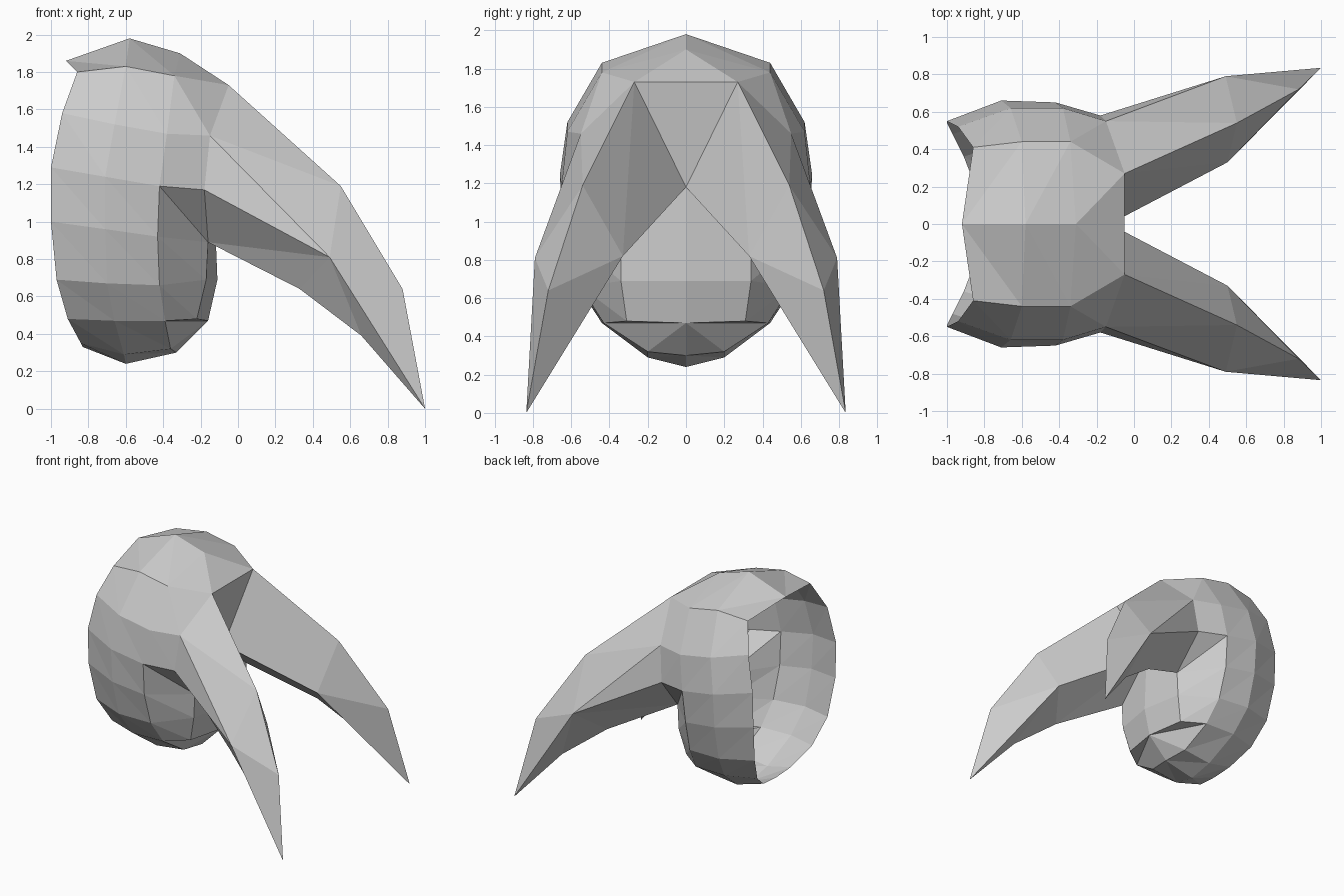
import bpy
import bmesh

if "Cube" in bpy.data.objects:
    bpy.data.objects.remove(bpy.data.objects["Cube"])


class HalfShell:
    """Collects faces of the +y half, then mirrors it across y = 0."""

    def __init__(self):
        self.bm = bmesh.new()
        self.points = {}

    def vert(self, p):
        if p not in self.points:
            self.points[p] = self.bm.verts.new(p)
        return self.points[p]

    def face(self, *pts):
        pts = list(dict.fromkeys(pts))          # collapsed corners become triangles
        if len(pts) > 2:
            self.bm.faces.new([self.vert(p) for p in pts])

    def loft(self, sections, closed=False, flip=False):
        for a, b in zip(sections, sections[1:]):
            n = len(a)
            for i in range(n if closed else n - 1):
                j = (i + 1) % n
                if flip:                        # diagonal a[j]-b[i]
                    self.face(a[i], b[i], a[j])
                    self.face(a[j], b[i], b[j])
                else:                           # diagonal a[i]-b[j]
                    self.face(a[i], b[i], b[j])
                    self.face(a[i], b[j], a[j])

    def finish(self, name):
        mesh = bpy.data.meshes.new(name)
        self.bm.to_mesh(mesh)
        self.bm.free()
        obj = bpy.data.objects.new(name, mesh)
        bpy.context.collection.objects.link(obj)
        mod = obj.modifiers.new("mirror", 'MIRROR')
        mod.use_axis = (False, True, False)
        mod.merge_threshold = 0.001
        return obj


# Shared points where the horn grows out of the hood
crown = (-.05, .27, 1.73)
temple = (-.15, .55, 1.46)
side = (-.18, .58, 1.17)
jaw = (-.16, .34, .89)
nape = (-.13, 0, 1.18)

# Hood cross-sections, each from the top centre line down to the bottom one
rim = [(-.92, 0, 1.86), (-.86, .41, 1.80), (-.94, .52, 1.58), (-1.0, .55, 1.29),
       (-1.0, .54, 1.0), (-.97, .48, .69), (-.91, .36, .48), (-.84, .18, .35), (-.83, 0, .33)]
middle = [(-.58, 0, 1.98), (-.60, .44, 1.83), (-.66, .62, 1.52), (-.71, .66, 1.24),
          (-.71, .64, .96), (-.70, .57, .67), (-.66, .44, .47), (-.61, .20, .29), (-.60, 0, .24)]
rear = [(-.31, 0, 1.90), (-.34, .44, 1.78), (-.38, .62, 1.47), (-.42, .65, 1.19),
        (-.43, .62, .92), (-.42, .55, .66), (-.39, .43, .47), (-.36, .20, .32), (-.33, 0, .30)]
crown_mid, low_side, base_side = (-.05, 0, 1.73), (-.17, .34, .69), (-.22, .31, .48)
low_mid, base_mid = (-.11, 0, .69), (-.16, 0, .47)
back = [crown_mid, crown, temple, side, jaw, low_side, base_side, base_mid, base_mid]

hood = HalfShell()
hood.loft([rim, middle, rear, back])
# Back panels between the horns
hood.face(crown_mid, nape, crown)
hood.face(nape, low_mid, low_side, jaw)
hood.face(low_mid, base_mid, base_side, low_side)
hood.finish("hood")

# Curved horn: root, elbow, lower bend and tip
outer, inner, tip = (.49, .79, .81), (.50, .33, .82), (1.0, .835, 0)
root = [crown, temple, side, jaw, nape]
elbow = [(.55, .54, 1.19), outer, outer, (.33, .57, .64), inner]
bend = [(.88, .72, .64), outer, outer, (.66, .69, .39), inner]
horn = HalfShell()
horn.loft([root, elbow, bend, [tip] * 5], closed=True, flip=True)
horn.finish("horns")
